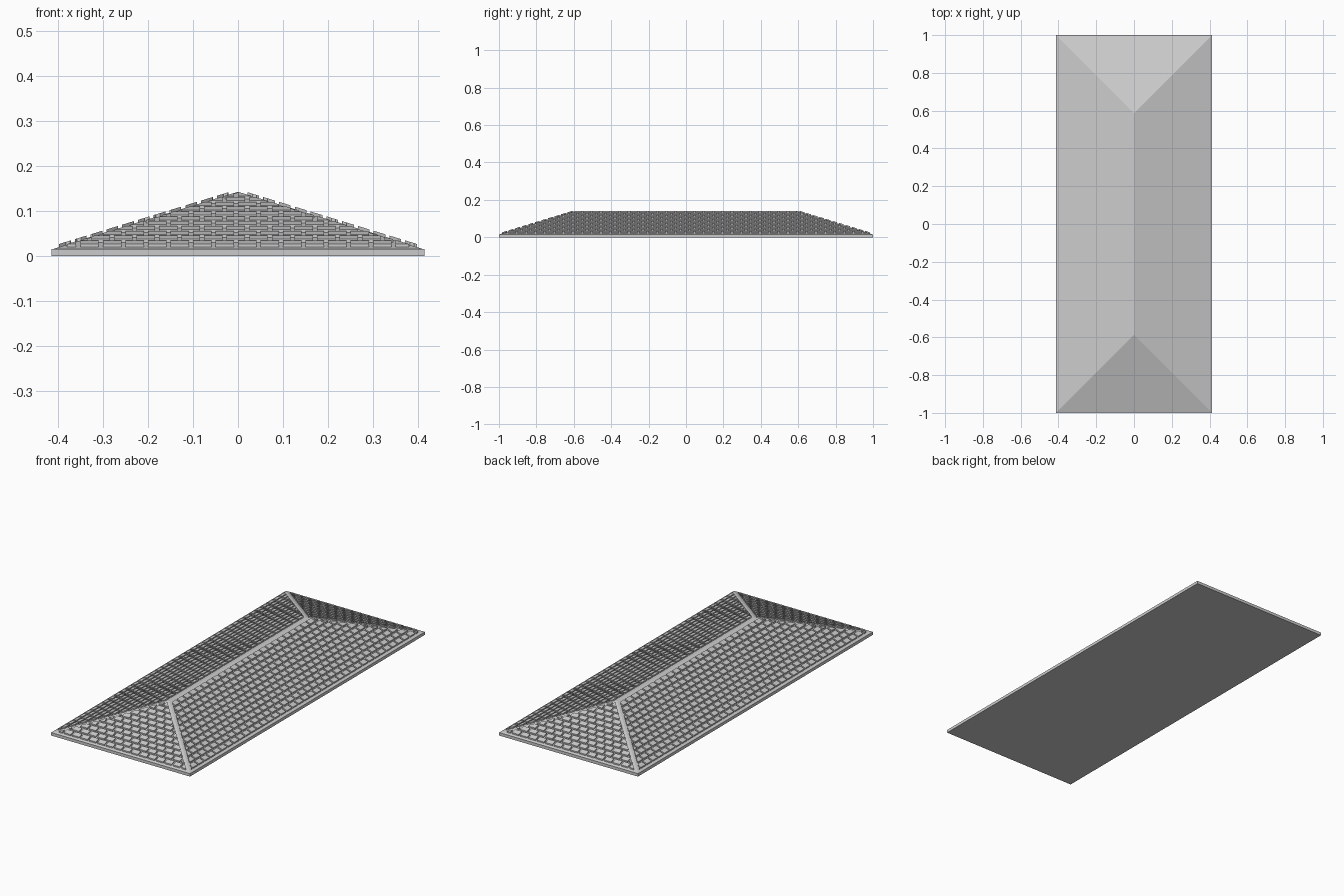
import bpy, bmesh
from math import pi
from mathutils import Matrix, Vector

if "Cube" in bpy.data.objects:
    bpy.data.objects.remove(bpy.data.objects["Cube"], do_unlink=True)

# One grey for the whole roof
light_grey = bpy.data.materials.new("light grey")
light_grey.use_nodes = True
GREY = (0.6, 0.6, 0.6, 1)
light_grey.diffuse_color = GREY
light_grey.node_tree.nodes["Principled BSDF"].inputs["Base Color"].default_value = GREY

HALF_W, HALF_L = 0.414, 1.0       # eave half sizes
EAVE, APEX = 0.016, 0.141         # heights of the plain roof
RUN = HALF_W - 0.005              # horizontal depth of every slope
RISE = (APEX - EAVE) / RUN
ROWS, TILE, GAP, THICK = 11, 0.05, 0.009, 0.007
HIP_MARGIN = 0.018


def finish(bm, name):
    mesh = bpy.data.meshes.new(name)
    bm.to_mesh(mesh)
    bm.free()
    mesh.materials.append(light_grey)
    ob = bpy.data.objects.new(name, mesh)
    bpy.context.collection.objects.link(ob)


# Flat eave slab
bm = bmesh.new()
bmesh.ops.create_cube(bm, size=1)
bmesh.ops.scale(bm, vec=(2 * HALF_W, 2 * HALF_L, EAVE), verts=bm.verts)
bmesh.ops.translate(bm, vec=(0, 0, EAVE / 2), verts=bm.verts)
finish(bm, "eave_slab")

# Plain hipped roof under the tiles
bm = bmesh.new()
x, y = RUN, HALF_L - 0.005
base = [bm.verts.new((sx * x, sy * y, EAVE))
        for sx, sy in ((-1, -1), (1, -1), (1, 1), (-1, 1))]
ridge = [bm.verts.new((0, s * (y - RUN), APEX)) for s in (-1, 1)]
bm.faces.new((base[0], base[1], ridge[0]))
bm.faces.new((base[1], base[2], ridge[1], ridge[0]))
bm.faces.new((base[2], base[3], ridge[1]))
bm.faces.new((base[3], base[0], ridge[0], ridge[1]))
finish(bm, "roof_base")


def tiled_slope(name, half, distance, angle):
    """Staggered raised tiles on one slope, trimmed along its hips."""
    bm = bmesh.new()
    start = 0.012
    pitch = (RUN - start - 0.012) / ROWS
    count = int(half / TILE) + 2
    for row in range(ROWS):
        d0 = start + row * pitch
        d1 = d0 + pitch - GAP
        for col in range(-count, count):
            s0 = (col + 0.5 * (row % 2)) * TILE
            s1 = s0 + TILE - GAP
            bm.faces.new([bm.verts.new((s, d - distance, EAVE + d * RISE))
                          for s, d in ((s0, d0), (s1, d0), (s1, d1), (s0, d1))])
    # Trim at both hips
    for side in (-1, 1):
        bmesh.ops.bisect_plane(
            bm, geom=bm.verts[:] + bm.edges[:] + bm.faces[:], dist=1e-5,
            plane_co=Vector((side * (half - HIP_MARGIN), -distance, 0)),
            plane_no=Vector((side, 1, 0)), clear_outer=True)
    # Raise the tiles straight up
    grown = bmesh.ops.extrude_face_region(bm, geom=bm.faces[:])
    tops = [g for g in grown["geom"] if isinstance(g, bmesh.types.BMVert)]
    bmesh.ops.translate(bm, vec=(0, 0, THICK), verts=tops)
    bmesh.ops.recalc_face_normals(bm, faces=bm.faces[:])
    bmesh.ops.transform(bm, matrix=Matrix.Rotation(angle, 4, "Z"), verts=bm.verts)
    finish(bm, name)


# Four tiled slopes
for name, half, distance, angle in (
        ("front_tiles", x, y, 0), ("left_tiles", y, x, pi / 2),
        ("back_tiles", x, y, pi), ("right_tiles", y, x, -pi / 2)):
    tiled_slope(name, half, distance, angle)
